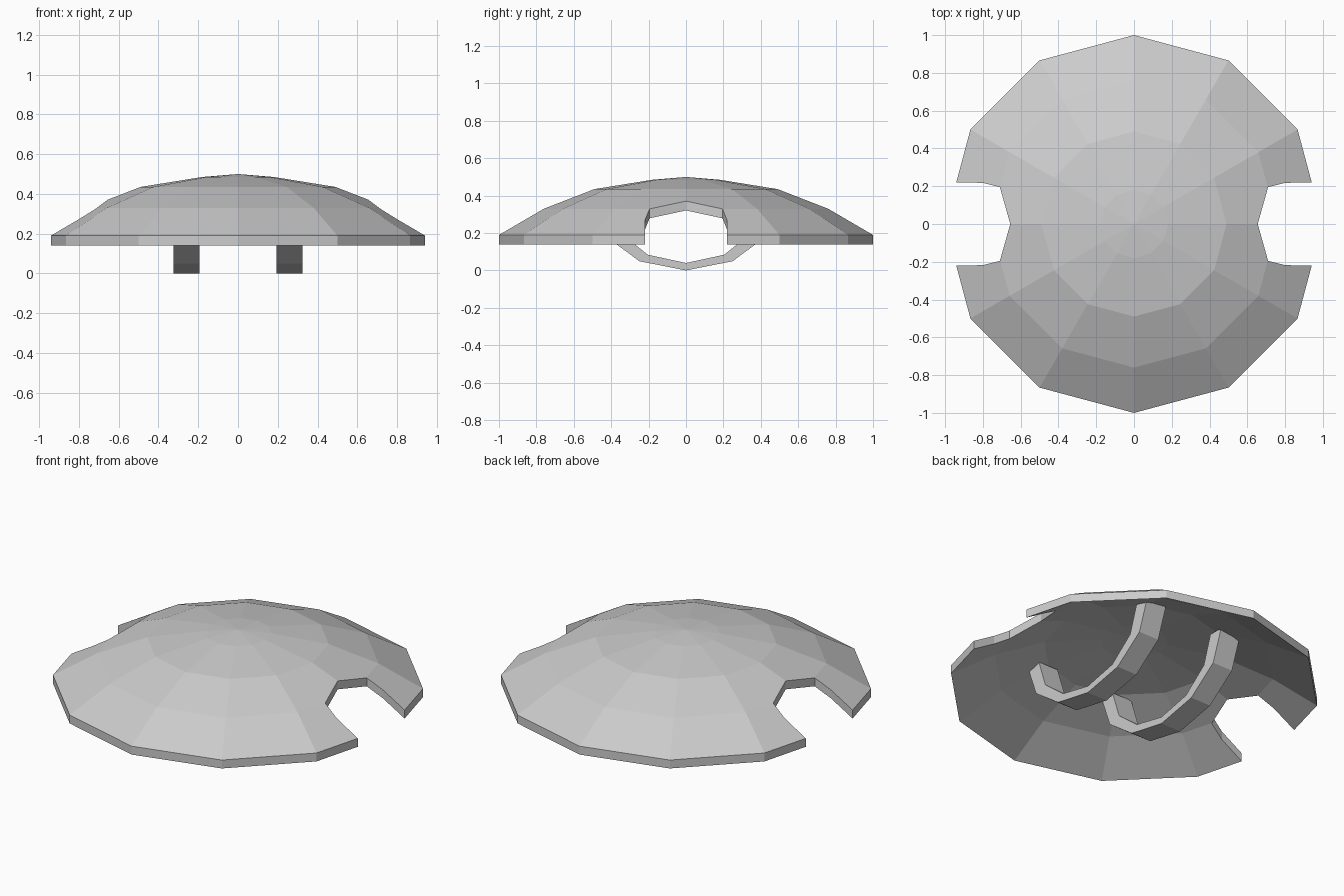
import bpy, bmesh
from math import sin, cos, pi

cube = bpy.data.objects.get("Cube")
if cube:
    bpy.data.objects.remove(cube, do_unlink=True)

SIDES = 12
GREY = (0.6, 0.6, 0.6, 1)
grey = bpy.data.materials.new("plain grey")
grey.use_nodes = True
grey.diffuse_color = GREY
grey.node_tree.nodes["Principled BSDF"].inputs["Base Color"].default_value = GREY


def finish(name, bm):
    bmesh.ops.recalc_face_normals(bm, faces=bm.faces)
    mesh = bpy.data.meshes.new(name)
    bm.to_mesh(mesh)
    bm.free()
    mesh.materials.append(grey)
    obj = bpy.data.objects.new(name, mesh)
    bpy.context.collection.objects.link(obj)
    return obj


def prism(bm, points, offset):
    """Extrude a closed outline of 3D points along offset."""
    face = bm.faces.new([bm.verts.new(p) for p in points])
    extruded = bmesh.ops.extrude_face_region(bm, geom=[face], use_keep_orig=True)
    verts = [g for g in extruded["geom"] if isinstance(g, bmesh.types.BMVert)]
    bmesh.ops.translate(bm, verts=verts, vec=offset)


# Shallow faceted dome, thickened straight down
THICK = 0.05
PROFILE = [(0.18, 0.485), (0.49, 0.435), (0.76, 0.33), (1.0, 0.19)]
bm = bmesh.new()


def dome_surface(drop):
    top = bm.verts.new((0, 0, 0.5 - drop))
    rings = [[bm.verts.new((r * cos(2 * pi * i / SIDES), r * sin(2 * pi * i / SIDES), z - drop))
              for i in range(SIDES)] for r, z in PROFILE]
    for i in range(SIDES):
        j = (i + 1) % SIDES
        bm.faces.new((top, rings[0][i], rings[0][j]))
        for a, b in zip(rings, rings[1:]):
            bm.faces.new((a[i], b[i], b[j], a[j]))
    return rings[-1]


upper, lower = dome_surface(0), dome_surface(THICK)
for i in range(SIDES):
    j = (i + 1) % SIDES
    bm.faces.new((upper[i], lower[i], lower[j], upper[j]))
shield = finish("shield_dome", bm)

# Rounded notches cut through the left and right edges
half = [(0.71, 0.195), (0.80, 0.218), (1.2, 0.223)]
outline = [(0.655, 0)] + half + [(x, -y) for x, y in reversed(half)]
bm = bmesh.new()
for side in (1, -1):
    prism(bm, [(side * x, y, -0.2) for x, y in outline], (0, 0, 1))
cutter = finish("notch_cutter", bm)
cutter.hide_render = True

notch = shield.modifiers.new("notches", "BOOLEAN")
notch.operation = "DIFFERENCE"
notch.solver = "EXACT"
notch.object = cutter
bpy.context.view_layer.objects.active = shield
bpy.ops.object.modifier_apply(modifier=notch.name)
bpy.data.objects.remove(cutter, do_unlink=True)

# Two curved grips under the dome
GRIP_TOP = 0.372
steps = [pi * i / 6 for i in range(7)]


def arc(width, depth):
    return [(width * cos(a), GRIP_TOP - depth * sin(a)) for a in steps]


band = arc(0.5, GRIP_TOP) + arc(0.41, GRIP_TOP - 0.04)[::-1]
for name, x in (("left_grip", 0.193), ("right_grip", -0.325)):
    bm = bmesh.new()
    prism(bm, [(x, y, z) for y, z in band], (0.132, 0, 0))
    finish(name, bm)
